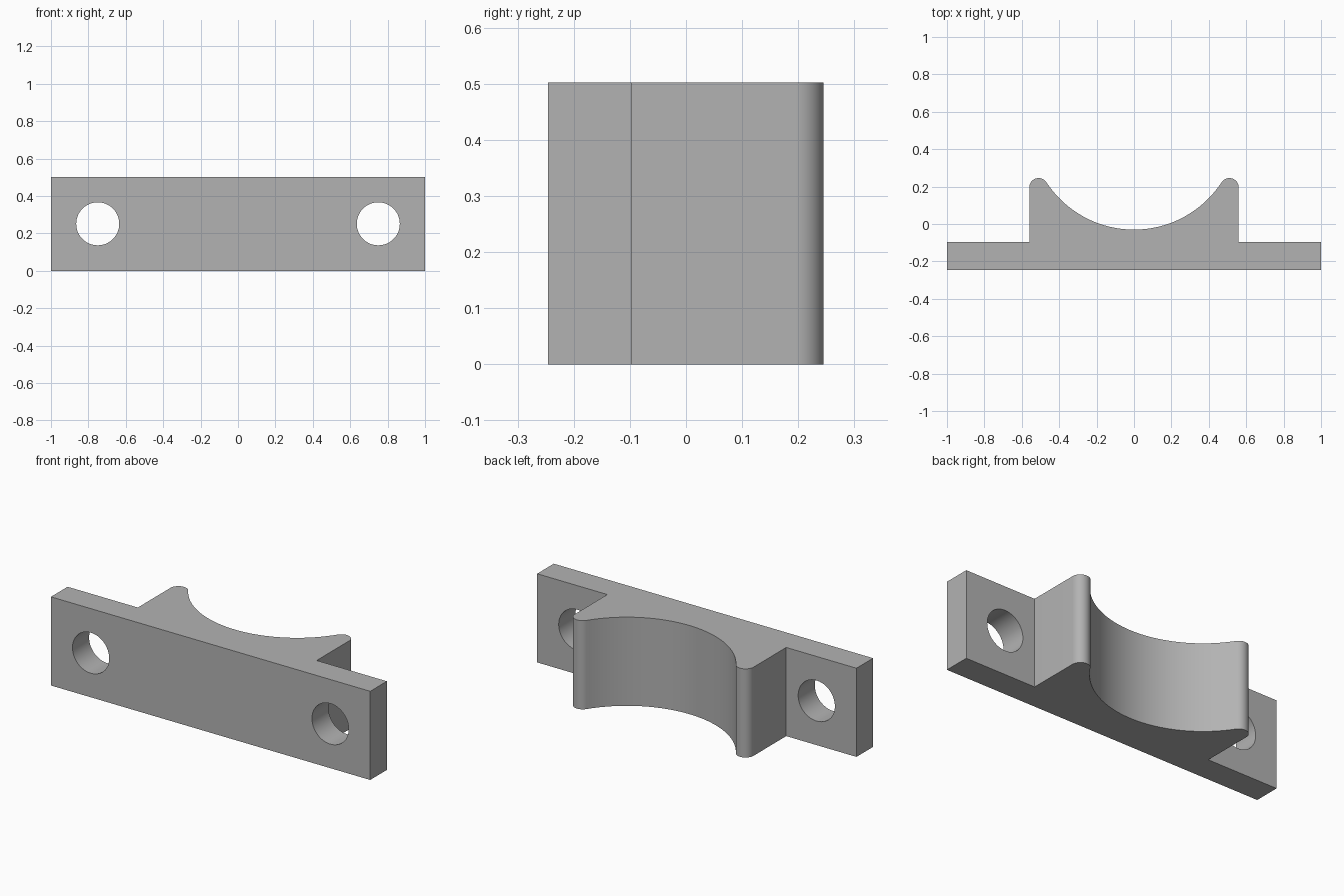
import bpy
import bmesh
from math import atan2, cos, sin, pi, radians
from mathutils import Matrix

cube = bpy.data.objects.get("Cube")
if cube:
    bpy.data.objects.remove(cube, do_unlink=True)

HEIGHT = 0.502
FRONT, PLATE_BACK = -0.2455, -0.0965
HORN_X, TIP_R = 0.56, 0.05
TIP_X, TIP_Y = HORN_X - TIP_R, 0.1955
SADDLE_BOTTOM = -0.03
HOLE_X, HOLE_R = 0.75, 0.115

# Saddle circle is tangent to the rounded horn tips
gap = TIP_R - SADDLE_BOTTOM
SADDLE_Y = (TIP_X**2 + TIP_Y**2 - gap**2) / (2 * (gap + TIP_Y))
SADDLE_R = SADDLE_Y - SADDLE_BOTTOM


def arc(cx, cy, r, start, end, steps):
    angles = [start + (end - start) * i / steps for i in range(steps + 1)]
    return [(cx + r * cos(a), cy + r * sin(a)) for a in angles]


def mesh_object(name, bm):
    bmesh.ops.recalc_face_normals(bm, faces=bm.faces)
    mesh = bpy.data.meshes.new(name)
    bm.to_mesh(mesh)
    bm.free()
    obj = bpy.data.objects.new(name, mesh)
    bpy.context.collection.objects.link(obj)
    return obj


# Half outline, from the front corner to the middle of the saddle
tangent = atan2(SADDLE_Y - TIP_Y, -TIP_X)
half = [(1, FRONT), (1, PLATE_BACK), (HORN_X, PLATE_BACK)]
half += arc(TIP_X, TIP_Y, TIP_R, 0, tangent, 16)
half += arc(0, SADDLE_Y, SADDLE_R, tangent - pi, -pi / 2, 32)[1:]
outline = half + [(-x, y) for x, y in reversed(half[:-1])]

# Clamp body: mirrored outline extruded upward
bm = bmesh.new()
base = bm.faces.new([bm.verts.new((x, y, 0)) for x, y in outline])
result = bmesh.ops.extrude_face_region(bm, geom=[base], use_keep_orig=True)
top = [v for v in result["geom"] if isinstance(v, bmesh.types.BMVert)]
bmesh.ops.translate(bm, verts=top, vec=(0, 0, HEIGHT))
body = mesh_object("saddle_clamp", bm)

# Bolt holes through both flanges
bm = bmesh.new()
for side in (-1, 1):
    place = Matrix.Translation((side * HOLE_X, (FRONT + PLATE_BACK) / 2, HEIGHT / 2))
    bmesh.ops.create_cone(bm, cap_ends=True, segments=64, radius1=HOLE_R,
                          radius2=HOLE_R, depth=0.4,
                          matrix=place @ Matrix.Rotation(pi / 2, 4, "X"))
cutter = mesh_object("bolt_hole_cutter", bm)
cutter.hide_render = True

bpy.ops.object.select_all(action="DESELECT")
body.select_set(True)
bpy.context.view_layer.objects.active = body
cut = body.modifiers.new("bolt_holes", "BOOLEAN")
cut.operation = "DIFFERENCE"
cut.solver = "EXACT"
cut.object = cutter
bpy.ops.object.modifier_apply(modifier=cut.name)
bpy.data.objects.remove(cutter, do_unlink=True)

# Plain grey finish
grey = bpy.data.materials.new("plain_grey")
grey.use_nodes = True
colour = (0.45, 0.45, 0.45, 1)
grey.diffuse_color = colour
grey.node_tree.nodes["Principled BSDF"].inputs["Base Color"].default_value = colour
body.data.materials.clear()
body.data.materials.append(grey)
bpy.ops.object.shade_smooth_by_angle(angle=radians(30))
